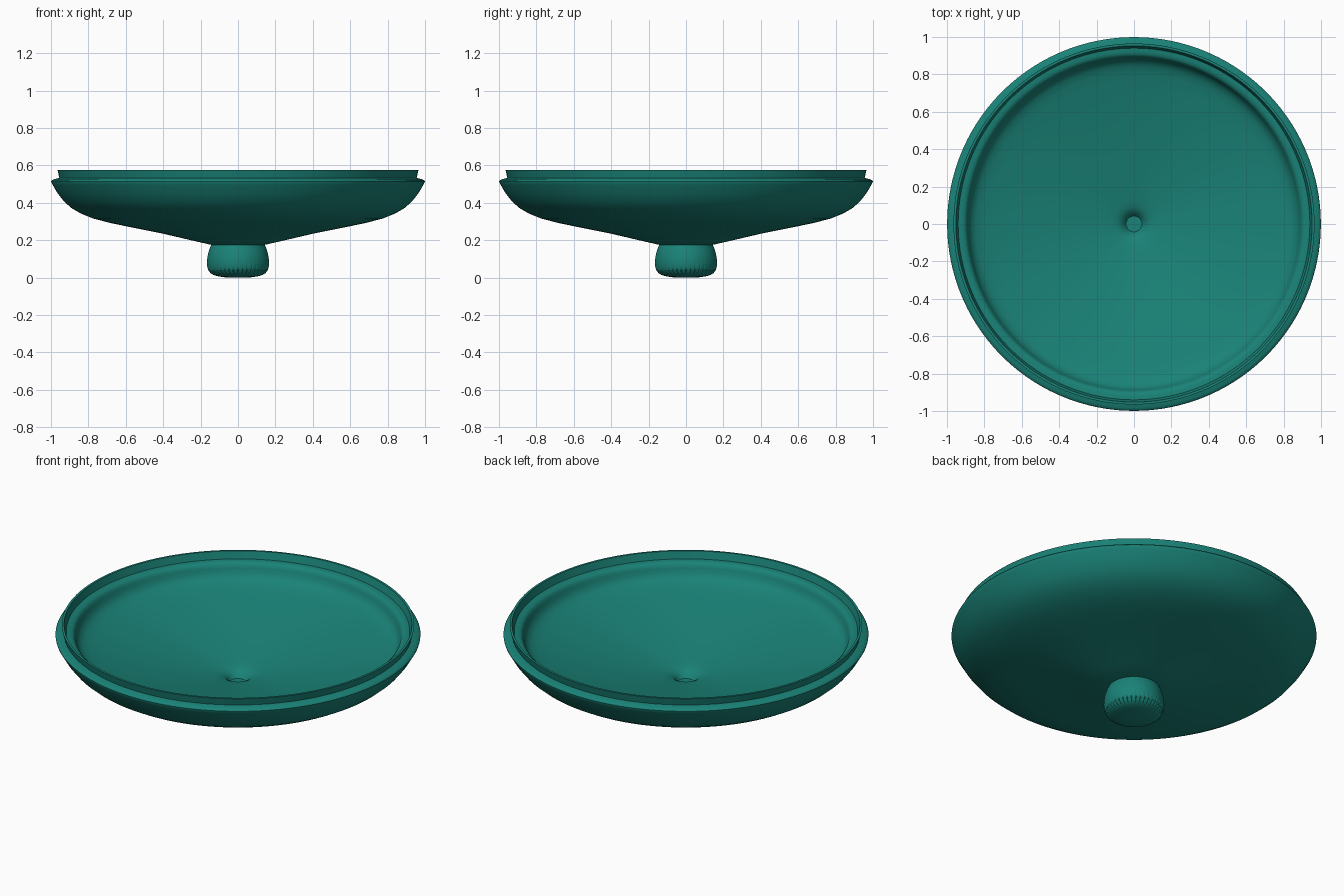
import bpy, bmesh
from math import pi, sin, cos, radians

teal = bpy.data.materials.new("teal_glaze")
teal.diffuse_color = (0.01, 0.225, 0.185, 1)


def lathe(name, profile, segments, groove=None):
    """Spin (radius, z) points about z; groove(i, k) scales the radius."""
    bm = bmesh.new()
    rings = []
    for k, (r, z) in enumerate(profile):
        if r == 0:
            rings.append([bm.verts.new((0, 0, z))] * segments)
            continue
        ring = []
        for i in range(segments):
            a = 2 * pi * i / segments
            s = r * (groove(i, k) if groove else 1)
            ring.append(bm.verts.new((s * cos(a), s * sin(a), z)))
        rings.append(ring)
    for lo, hi in zip(rings, rings[1:]):
        for i in range(segments):
            j = (i + 1) % segments
            bm.faces.new(dict.fromkeys((lo[i], lo[j], hi[j], hi[i])))
    bmesh.ops.recalc_face_normals(bm, faces=bm.faces)
    mesh = bpy.data.meshes.new(name)
    bm.to_mesh(mesh)
    bm.free()
    mesh.materials.append(teal)
    obj = bpy.data.objects.new(name, mesh)
    bpy.context.collection.objects.link(obj)
    bpy.ops.object.select_all(action='DESELECT')
    obj.select_set(True)
    bpy.context.view_layer.objects.active = obj
    bpy.ops.object.shade_smooth_by_angle(angle=radians(40))
    return obj


# Dish-shaped lid: outer shell, rolled rim, upright flange, ledge, hollow
# and a small funnel-shaped dimple in the middle
lathe("lid", [
    (0, 0.172), (0.14, 0.175), (0.25, 0.20), (0.40, 0.235), (0.55, 0.265),
    (0.68, 0.292), (0.77, 0.315), (0.84, 0.343), (0.89, 0.372), (0.93, 0.407),
    (0.965, 0.452), (0.99, 0.495), (0.998, 0.509), (0.999, 0.515),
    (0.995, 0.521), (0.983, 0.527), (0.955, 0.533), (0.965, 0.575),
    (0.952, 0.575), (0.940, 0.532),
    (0.92, 0.531), (0.905, 0.527), (0.895, 0.517), (0.889, 0.50),
    (0.882, 0.478), (0.868, 0.456), (0.845, 0.440), (0.81, 0.427),
    (0.76, 0.413), (0.68, 0.393), (0.55, 0.363), (0.40, 0.331), (0.25, 0.302),
    (0.17, 0.287), (0.12, 0.278), (0.09, 0.270), (0.07, 0.260), (0.055, 0.246),
    (0.042, 0.228), (0, 0.228)], 160)

# Knob with narrow flutes cut around its lower edge
depth = [0, 0, 0.02, 0.03, 0.035, 0.03, 0.015, 0, 0, 0, 0, 0, 0]
lathe("knob", [
    (0, 0), (0.07, 0.002), (0.105, 0.007), (0.13, 0.014), (0.147, 0.024),
    (0.158, 0.038), (0.164, 0.055), (0.166, 0.075), (0.165, 0.10),
    (0.160, 0.13), (0.152, 0.155), (0.142, 0.178), (0, 0.185)], 240,
    groove=lambda i, k: 1 - depth[k] * (i % 6 == 0))
